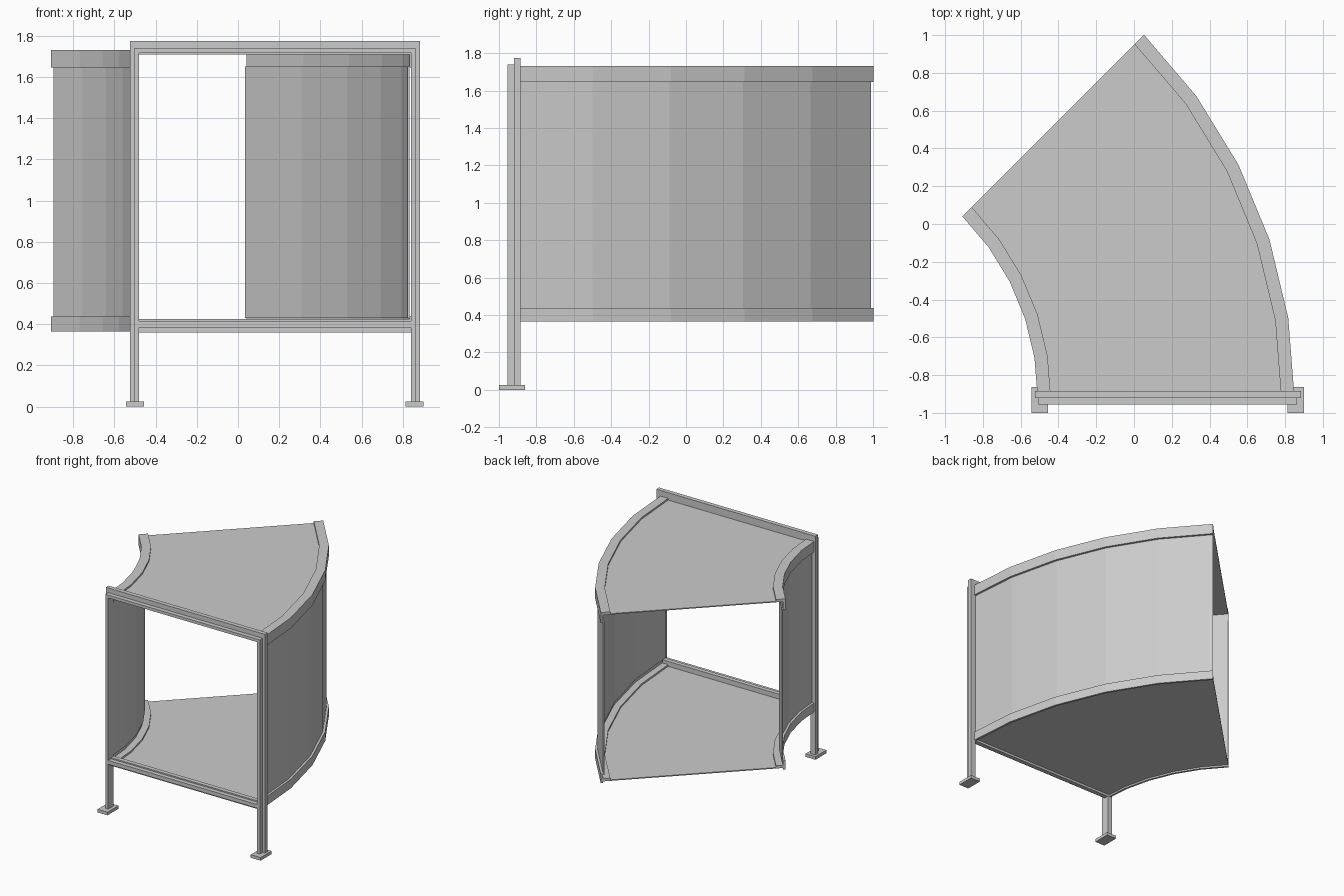
import bpy
import bmesh
from math import radians, cos, sin

if "Cube" in bpy.data.objects:
    bpy.data.objects.remove(bpy.data.objects["Cube"])

# Shared centre of the 45 degree bend
CX, CY = -1.87, -0.922
STEPS = 5


def make(name, bm):
    bmesh.ops.recalc_face_normals(bm, faces=bm.faces[:])
    me = bpy.data.meshes.new(name)
    bm.to_mesh(me)
    bm.free()
    ob = bpy.data.objects.new(name, me)
    bpy.context.collection.objects.link(ob)
    return ob


def arc_sweep(name, profile):
    """Sweep a closed (radius, z) profile round the bend."""
    bm = bmesh.new()
    rings = []
    for i in range(STEPS + 1):
        a = radians(45 * i / STEPS)
        rings.append([bm.verts.new((CX + r * cos(a), CY + r * sin(a), z))
                      for r, z in profile])
    n = len(profile)
    for p, q in zip(rings, rings[1:]):
        for j in range(n):
            k = (j + 1) % n
            bm.faces.new((p[j], p[k], q[k], q[j]))
    bm.faces.new(rings[0])
    bm.faces.new(rings[-1])
    return make(name, bm)


def rect(r0, r1, z0, z1):
    return [(r0, z0), (r1, z0), (r1, z1), (r0, z1)]


def box(name, x0, x1, y0, y1, z0, z1):
    bm = bmesh.new()
    bmesh.ops.create_cube(bm, size=1)
    for v in bm.verts:
        v.co.x = (x0 + x1) / 2 + v.co.x * (x1 - x0)
        v.co.y = (y0 + y1) / 2 + v.co.y * (y1 - y0)
        v.co.z = (z0 + z1) / 2 + v.co.z * (z1 - z0)
    return make(name, bm)


# Flat floor and roof sheets
arc_sweep("floor_sheet", rect(1.375, 2.705, 0.378, 0.386))
arc_sweep("roof_sheet", rect(1.375, 2.705, 1.708, 1.716))

# Curved walls and angle rails; s points towards the inside of the duct
for side, r, s in (("outer", 2.72, -1), ("inner", 1.36, 1)):
    arc_sweep(side + "_wall", rect(r + s * 0.018, r + s * 0.027, 0.43, 1.65))
    w, t = s * 0.07, s * 0.018
    arc_sweep(side + "_top_rail", [
        (r, 1.645), (r, 1.73), (r + w, 1.73), (r + w, 1.716),
        (r + t, 1.716), (r + t, 1.645)])
    arc_sweep(side + "_bottom_rail", [
        (r, 0.365), (r, 0.437), (r + t, 0.437), (r + t, 0.40),
        (r + w, 0.40), (r + w, 0.386), (r + t, 0.386), (r + t, 0.365)])

# Front portal: stepped posts with foot plates
YF, YM, YB = -0.955, -0.92, -0.885
for side, outer, s in (("left", -0.525, 1), ("right", 0.883, -1)):
    edges = lambda a, b: sorted((outer + s * a, outer + s * b))
    box(side + "_post_back", *edges(0, 0.044), YM, YB, 0.025, 1.775)
    box(side + "_post_front", *edges(0.02, 0.044), YF, YM, 0.025, 1.738)
    box(side + "_foot", *edges(-0.018, 0.07), -1.0, -0.862, 0, 0.025)

# Portal cross beams
box("top_beam_back", -0.481, 0.839, YM, YB, 1.715, 1.775)
box("top_beam_front", -0.481, 0.839, YF, YM, 1.715, 1.738)
box("bottom_beam_back", -0.481, 0.839, YM, YB, 0.36, 0.425)
box("bottom_beam_front", -0.481, 0.839, YF, YM, 0.385, 0.415)
